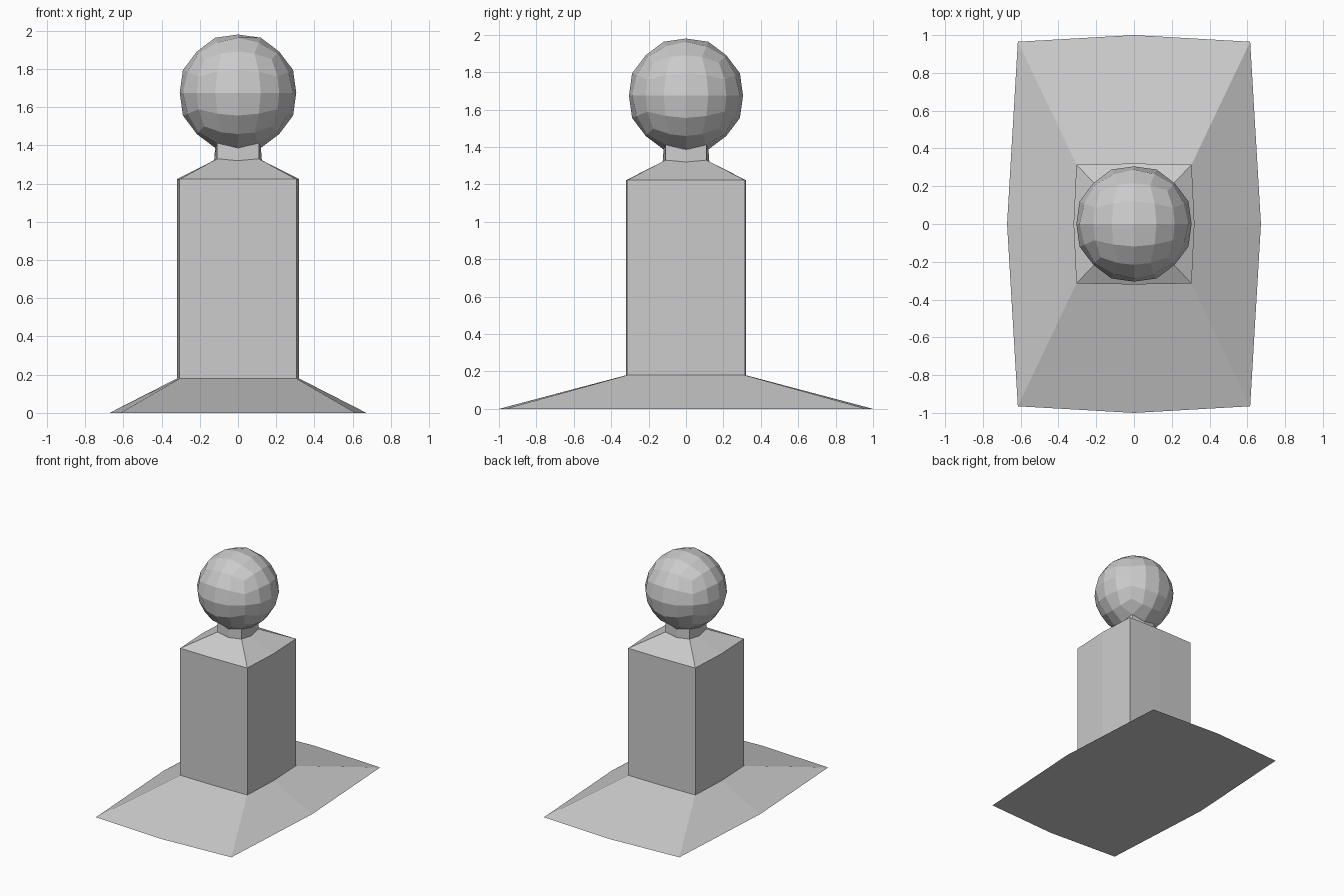
import bpy, bmesh
from math import tan, pi

if "Cube" in bpy.data.objects:
    bpy.data.objects.remove(bpy.data.objects["Cube"])


def finish(name, bm):
    bmesh.ops.recalc_face_normals(bm, faces=bm.faces[:])
    mesh = bpy.data.meshes.new(name)
    bm.to_mesh(mesh)
    bm.free()
    obj = bpy.data.objects.new(name, mesh)
    bpy.context.collection.objects.link(obj)
    return obj


def section(cx, cy, cz, mx, my, mz):
    """Bowed rectangle: corners at (cx, cy, cz), side midpoints at mx / my, mz."""
    return [(cx, cy, cz), (0, my, mz), (-cx, cy, cz), (-mx, 0, mz),
            (-cx, -cy, cz), (0, -my, mz), (cx, -cy, cz), (mx, 0, mz)]


def loft(name, sections, cap_bottom=False):
    bm = bmesh.new()
    rings = [[bm.verts.new(p) for p in s] for s in sections]
    for a, b in zip(rings, rings[1:]):
        for i in range(8):
            j = (i + 1) % 8
            bm.faces.new((a[i], a[j], b[j], b[i]))
    if cap_bottom:
        bm.faces.new(rings[0][::-1])
    return finish(name, bm)


# Shared cross-sections, from the ground up
ground = section(0.615, 0.965, 0, 0.672, 1.0, 0)
waist = section(0.305, 0.315, 0.18, 0.32, 0.32, 0.18)
body_top = section(0.305, 0.315, 1.223, 0.32, 0.32, 1.223)
neck_low = section(0.109, 0.109, 1.33, 0.125, 0.125, 1.32)
neck_high = section(0.109, 0.109, 1.412, 0.12, 0.12, 1.386)

# Flared base, column, sloping shoulders and neck
loft("flared_base", [ground, waist], cap_bottom=True)
loft("body", [waist, body_top])
loft("shoulders", [body_top, neck_low])
loft("neck", [neck_low, neck_high])

# Faceted head: a gridded cube rounded into a ball, open where the neck joins
bm = bmesh.new()
bmesh.ops.create_cube(bm, size=2)
bmesh.ops.subdivide_edges(bm, edges=bm.edges[:], cuts=3, use_grid_fill=True)
socket = [f for f in bm.faces
          if all(v.co.z < -0.9 and max(abs(v.co.x), abs(v.co.y)) < 0.6 for v in f.verts)]
bmesh.ops.delete(bm, geom=socket, context='FACES')
for v in bm.verts:
    on_axis_ring = sorted(round(abs(c), 2) for c in v.co) == [0, 0.5, 1]
    for k in range(3):
        v.co[k] = tan(v.co[k] * pi / 4)
    v.co = v.co.normalized() * (0.312 if on_axis_ring else 0.305)
    v.co.z += 1.675
finish("head", bm)
